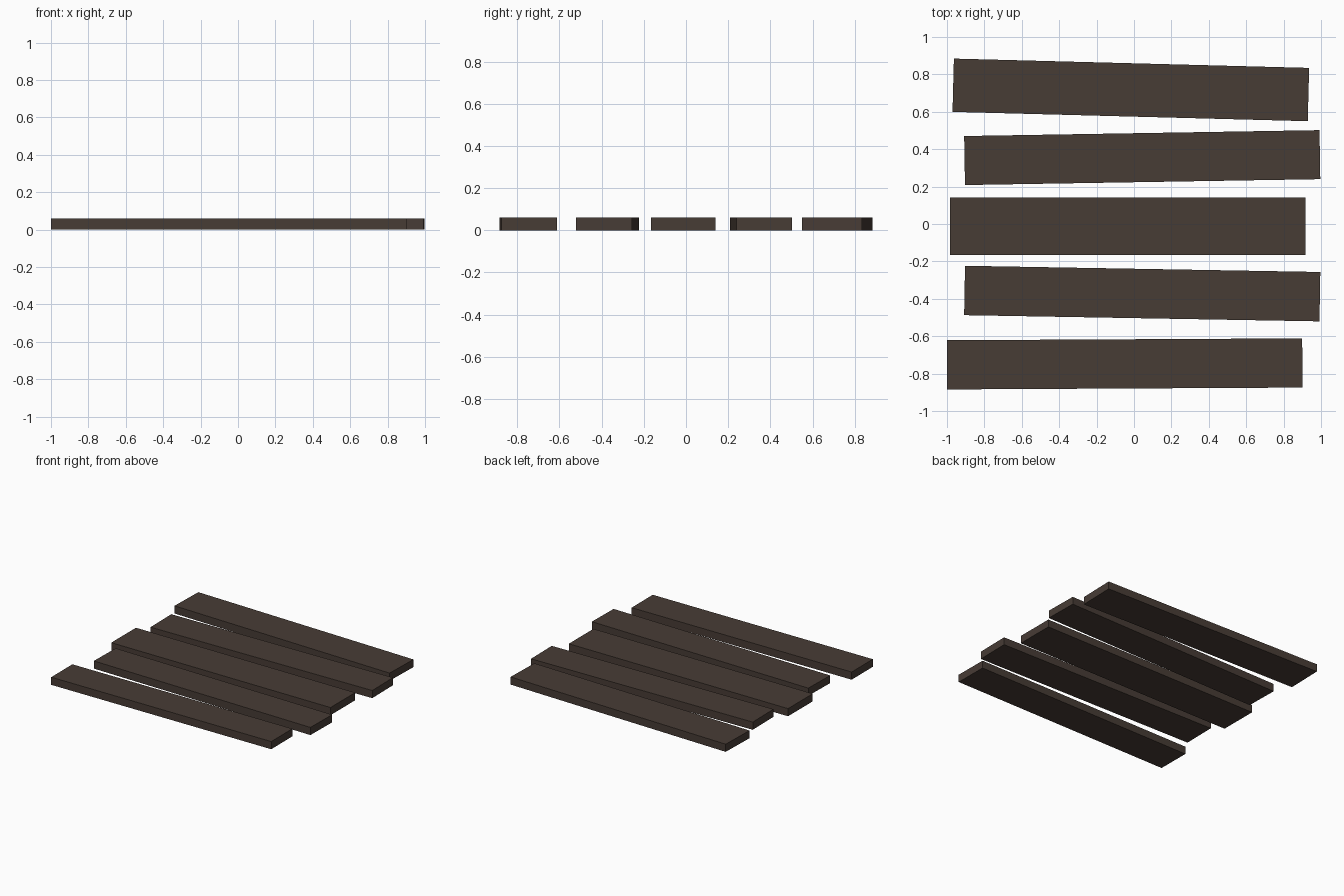
import bpy, math

if "Cube" in bpy.data.objects:
    bpy.data.objects.remove(bpy.data.objects["Cube"])

wood = bpy.data.materials.new("dark_brown_wood")
wood.diffuse_color = (0.064, 0.045, 0.036, 1)
wood.use_nodes = True
wood.node_tree.nodes["Principled BSDF"].inputs["Base Color"].default_value = wood.diffuse_color

LENGTH, THICK = 1.9, 0.06

# centre x, centre y, width, rotation in degrees
planks = [
    (-0.017, 0.717, 0.285, -1.5),
    (0.044, 0.355, 0.262, 0.95),
    (-0.033, -0.012, 0.306, 0.0),
    (0.044, -0.372, 0.264, -1.0),
    (-0.050, -0.748, 0.263, 0.3),
]

# Loose row of slightly skewed floor planks
for i, (x, y, width, angle) in enumerate(planks, 1):
    bpy.ops.mesh.primitive_cube_add(size=1, location=(x, y, THICK / 2),
                                    rotation=(0, 0, math.radians(angle)))
    plank = bpy.context.object
    plank.name = f"plank_{i}"
    plank.scale = (LENGTH, width, THICK)
    bpy.ops.object.transform_apply(location=False, rotation=False, scale=True)
    plank.data.materials.append(wood)
